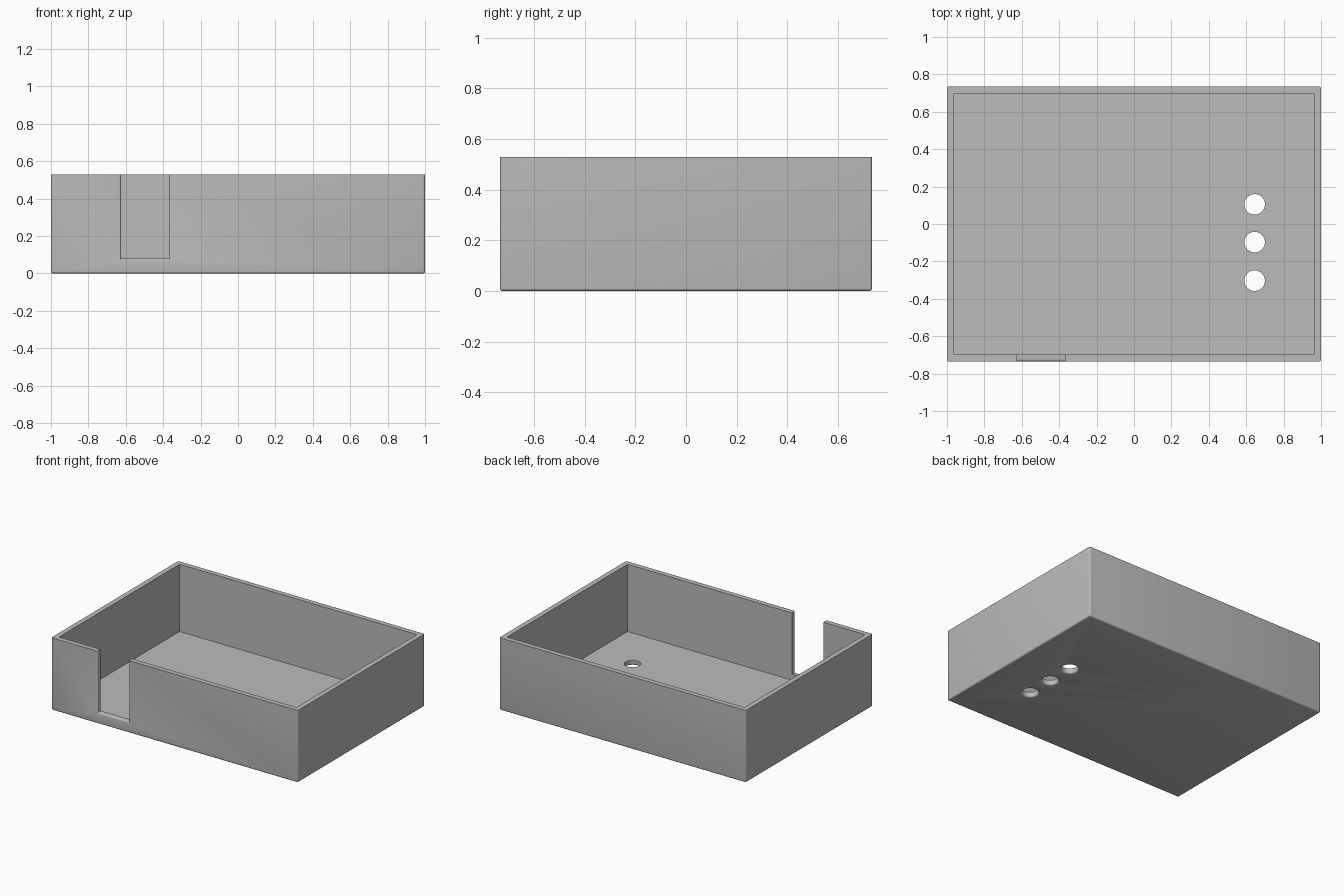
import bpy, bmesh, math
from mathutils import Matrix, Vector

cube = bpy.data.objects.get("Cube")
if cube:
    bpy.data.objects.remove(cube, do_unlink=True)

W, D, H = 2.0, 1.47, 0.53      # outer size
WALL, FILLET = 0.037, 0.011
HOLE_R, HOLE_X = 0.055, 0.645


def material(name, rgb):
    m = bpy.data.materials.new(name)
    m.use_nodes = True
    col = (*rgb, 1)
    m.diffuse_color = col
    m.node_tree.nodes["Principled BSDF"].inputs["Base Color"].default_value = col
    return m


def make(name, bm):
    me = bpy.data.meshes.new(name)
    bm.to_mesh(me)
    bm.free()
    ob = bpy.data.objects.new(name, me)
    bpy.context.collection.objects.link(ob)
    return ob


def box(name, lo, hi):
    lo, hi = Vector(lo), Vector(hi)
    bm = bmesh.new()
    bmesh.ops.create_cube(bm, size=1, matrix=Matrix.Translation((lo + hi) / 2)
                          @ Matrix.Diagonal((*(hi - lo), 1)))
    return make(name, bm)


def cylinder(name, x, y):
    bm = bmesh.new()
    bmesh.ops.create_cone(bm, cap_ends=True, segments=48, radius1=HOLE_R,
                          radius2=HOLE_R, depth=0.3,
                          matrix=Matrix.Translation((x, y, 0)))
    return make(name, bm)


# Open tray: solid block minus cavity, cable notch and three floor holes
tray = box("open_tray", (-W / 2, -D / 2, 0), (W / 2, D / 2, H))
cutters = [
    box("cavity_cutter", (-W / 2 + WALL, -D / 2 + WALL, WALL),
        (W / 2 - WALL, D / 2 - WALL, H + 0.2)),
    box("notch_cutter", (-0.625, -D / 2 - 0.1, 0.08),
        (-0.37, -D / 2 + WALL + 0.02, H + 0.1)),
]
cutters += [cylinder("hole_cutter", HOLE_X, y) for y in (0.105, -0.097, -0.303)]
for c in cutters:
    c.hide_render = True
    mod = tray.modifiers.new("cut", "BOOLEAN")
    mod.operation, mod.solver, mod.object = "DIFFERENCE", "EXACT", c

bpy.context.view_layer.update()
cut_mesh = bpy.data.meshes.new_from_object(
    tray.evaluated_get(bpy.context.evaluated_depsgraph_get()))
tray.modifiers.clear()
tray.data = cut_mesh
for c in cutters:
    bpy.data.objects.remove(c, do_unlink=True)


# Round every outside edge except the top rim
def outside(face):
    c = face.calc_center_median()
    return (abs(abs(c.x) - W / 2) < 1e-4 or abs(abs(c.y) - D / 2) < 1e-4
            or abs(c.z) < 1e-4)


bm = bmesh.new()
bm.from_mesh(tray.data)
bmesh.ops.remove_doubles(bm, verts=bm.verts, dist=1e-5)
edges = [e for e in bm.edges
         if len(e.link_faces) == 2 and any(map(outside, e.link_faces))
         and e.calc_face_angle(0) > 0.5
         and min(v.co.z for v in e.verts) < H - 1e-3]
bmesh.ops.bevel(bm, geom=edges, offset=FILLET, offset_type="OFFSET",
                segments=4, profile=0.5, affect="EDGES", clamp_overlap=False)
bm.to_mesh(tray.data)
bm.free()

# Finish
tray.data.materials.clear()
tray.data.materials.append(material("plain grey", (0.5, 0.5, 0.5)))
bpy.ops.object.select_all(action="DESELECT")
tray.select_set(True)
bpy.context.view_layer.objects.active = tray
bpy.ops.object.shade_smooth_by_angle(angle=math.radians(35))
